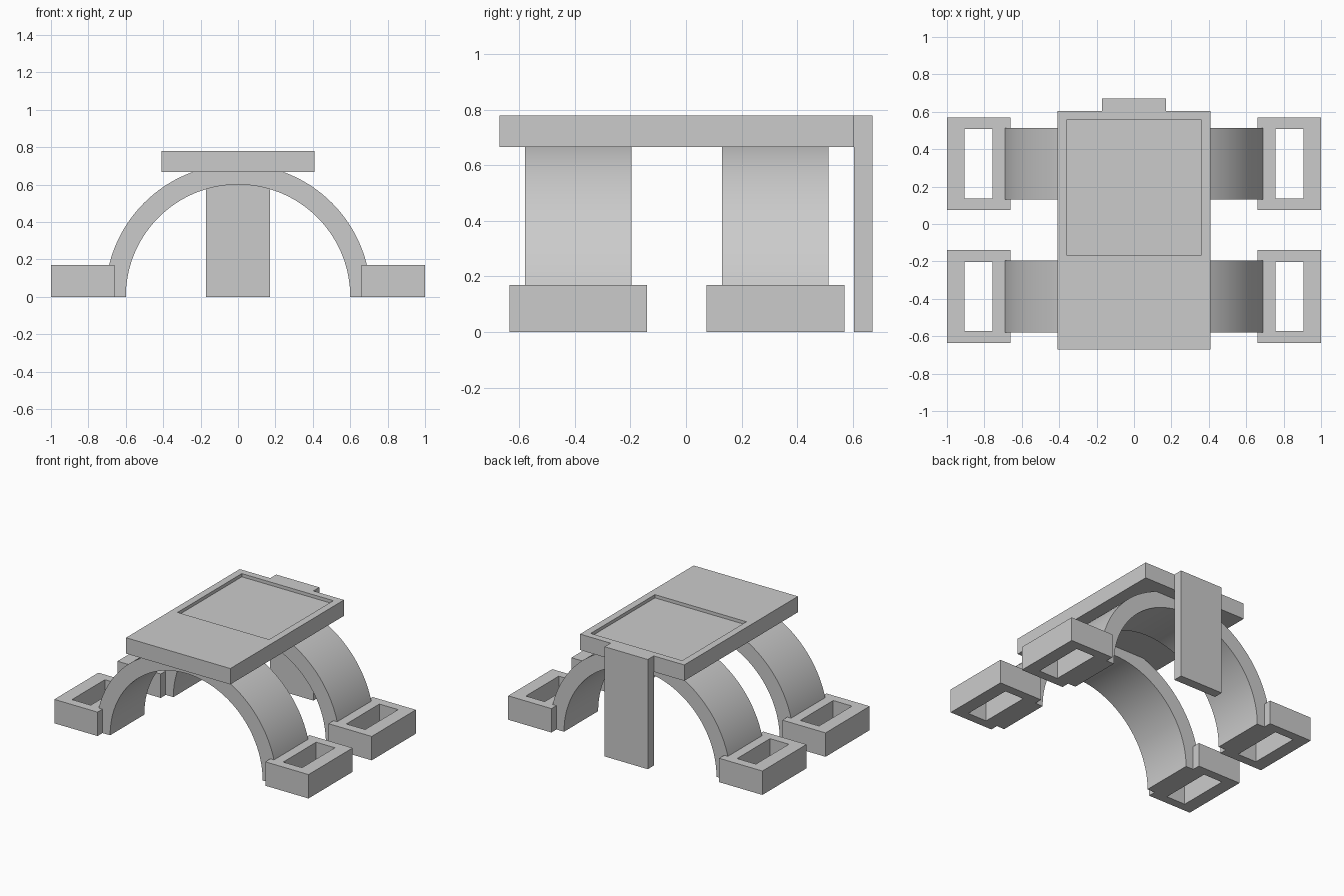
import bpy
import bmesh
import math

cube = bpy.data.objects.get("Cube")
if cube:
    bpy.data.objects.remove(cube, do_unlink=True)

grey = bpy.data.materials.new("plain grey")
grey.use_nodes = True
grey.diffuse_color = (0.6, 0.6, 0.6, 1)
grey.node_tree.nodes["Principled BSDF"].inputs["Base Color"].default_value = (0.6, 0.6, 0.6, 1)


def finish(name, bm, smooth=False):
    bmesh.ops.recalc_face_normals(bm, faces=bm.faces)
    mesh = bpy.data.meshes.new(name)
    bm.to_mesh(mesh)
    bm.free()
    mesh.materials.append(grey)
    obj = bpy.data.objects.new(name, mesh)
    bpy.context.collection.objects.link(obj)
    if smooth:
        bpy.ops.object.select_all(action="DESELECT")
        obj.select_set(True)
        bpy.context.view_layer.objects.active = obj
        bpy.ops.object.shade_smooth_by_angle(angle=math.radians(30))
    return obj


def ring_faces(bm, a, b):
    n = len(a)
    for i in range(n):
        j = (i + 1) % n
        bm.faces.new((a[i], a[j], b[j], b[i]))


def block(name, outer, z0, z1, hole=None, floor=None):
    """Box from (x0, x1, y0, y1), with an optional through hole or a pocket down to floor."""
    bm = bmesh.new()

    def loop(rect, z):
        x0, x1, y0, y1 = rect
        return [bm.verts.new((x, y, z)) for x, y in ((x0, y0), (x1, y0), (x1, y1), (x0, y1))]

    bottom, top = loop(outer, z0), loop(outer, z1)
    ring_faces(bm, bottom, top)
    if hole is None:
        bm.faces.new(bottom)
        bm.faces.new(top)
    else:
        rim = loop(hole, z1)
        base = loop(hole, z0 if floor is None else floor)
        ring_faces(bm, top, rim)
        ring_faces(bm, rim, base)
        if floor is None:
            ring_faces(bm, base, bottom)
        else:
            bm.faces.new(base)
            bm.faces.new(bottom)
    return finish(name, bm)


def arch(name, y0, y1, inner, outer, steps=64):
    """Half ring standing on the ground, extruded along y."""
    bm = bmesh.new()
    sections = []
    for i in range(steps + 1):
        a = math.pi * i / steps
        c, s = math.cos(a), math.sin(a)
        sections.append([bm.verts.new((r * c, y, r * s))
                         for r, y in ((inner, y0), (outer, y0), (outer, y1), (inner, y1))])
    for a, b in zip(sections, sections[1:]):
        ring_faces(bm, a, b)
    bm.faces.new(sections[0])
    bm.faces.new(sections[-1])
    return finish(name, bm, smooth=True)


# Top slab with a shallow pocket, and the rear post
block("top_slab", (-0.41, 0.41, -0.672, 0.605), 0.667, 0.78,
      hole=(-0.36, 0.36, -0.165, 0.557), floor=0.757)
block("rear_post", (-0.17, 0.17, 0.605, 0.672), 0, 0.78)

# Two arches, each with a hollow foot at both ends
for end, y in (("front", -0.388), ("rear", 0.322)):
    arch(end + "_arch", y - 0.192, y + 0.192, 0.6, 0.71)
    for side, s in (("left", 1), ("right", -1)):
        xs = sorted((s * 0.66, s))
        hx = sorted((s * 0.757, s * 0.905))
        block(f"{end}_{side}_foot", (*xs, y - 0.248, y + 0.248), 0, 0.17,
              hole=(*hx, y - 0.185, y + 0.185))
